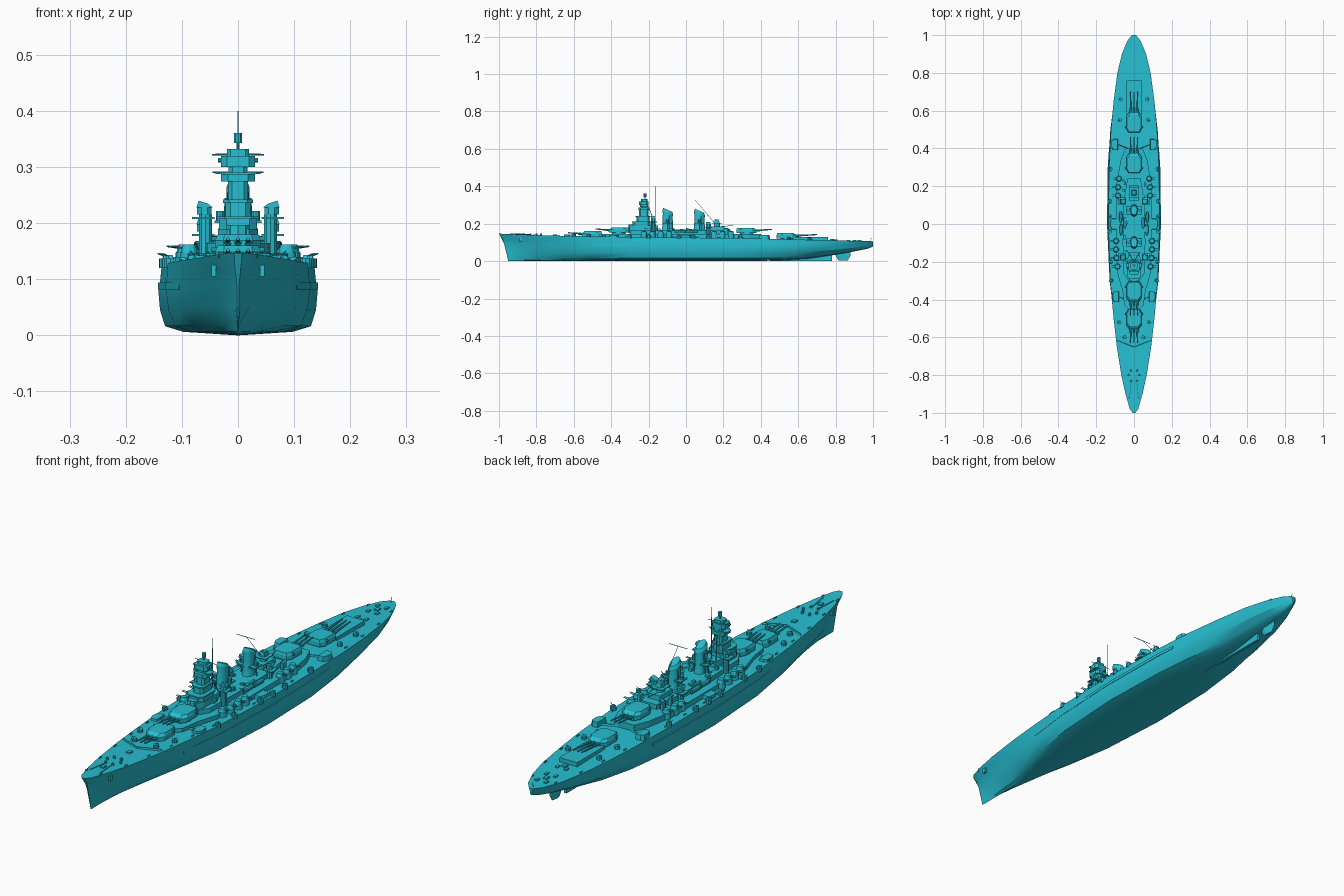
import bpy, bmesh, math, random
from mathutils import Vector

random.seed(4)
paint = bpy.data.materials.new("cyan_paint")
paint.diffuse_color = (0.02, 0.52, 0.64, 1)


def loft(name, rings):
    """Skin a stack of closed rings and cap both ends."""
    bm = bmesh.new()
    vs = [[bm.verts.new(p) for p in r] for r in rings]
    n = len(rings[0])
    for a, b in zip(vs, vs[1:]):
        for i in range(n):
            j = (i + 1) % n
            bm.faces.new((a[i], a[j], b[j], b[i]))
    bm.faces.new(vs[0][::-1])
    bm.faces.new(vs[-1])
    bmesh.ops.recalc_face_normals(bm, faces=bm.faces)
    me = bpy.data.meshes.new(name)
    bm.to_mesh(me)
    bm.free()
    me.materials.append(paint)
    ob = bpy.data.objects.new(name, me)
    bpy.context.collection.objects.link(ob)
    return ob


def prism(name, pts, z0, z1, top=1.0, c=(0, 0)):
    """Plan outline extruded upward, optionally tapered about c."""
    return loft(name, [[(x, y, z0) for x, y in pts],
                       [(c[0] + (x - c[0]) * top, c[1] + (y - c[1]) * top, z1) for x, y in pts]])


def box(name, x, y, z0, z1, hx, hy, top=1.0):
    return prism(name, [(x - hx, y - hy), (x + hx, y - hy), (x + hx, y + hy), (x - hx, y + hy)], z0, z1, top, (x, y))


def circle(x, y, rx, ry=None, n=12):
    ry = ry or rx
    return [(x + rx * math.cos(math.tau * (i + .5) / n), y + ry * math.sin(math.tau * (i + .5) / n)) for i in range(n)]


def cyl(name, x, y, z0, z1, r, top=1.0, n=12):
    return prism(name, circle(x, y, r, n=n), z0, z1, top, (x, y))


def rod(name, a, b, r, r2=None, n=6):
    a, b = Vector(a), Vector(b)
    q = (b - a).to_track_quat('Z', 'Y')
    return loft(name, [[p + q @ Vector((u, v, 0)) for u, v in circle(0, 0, k, n=n)] for p, k in ((a, r), (b, r2 or r))])


def sym(pts):
    return pts + [(-x, y) for x, y in reversed(pts)]


# Hull stations: y, keel z, bilge half width, mid half width, deck half width, deck z
ST = [(-1, 0, .001, .002, .007, .147), (-.98, 0, .002, .006, .022, .146), (-.9, 0, .008, .026, .045, .143),
      (-.8, 0, .02, .048, .067, .139), (-.65, 0, .048, .079, .091, .135), (-.5, 0, .08, .104, .108, .132),
      (-.3, 0, .112, .128, .126, .129), (0, 0, .13, .142, .136, .126), (.3, 0, .122, .138, .132, .122),
      (.5, .003, .1, .125, .122, .118), (.65, .012, .075, .106, .108, .114), (.8, .034, .05, .083, .088, .111),
      (.9, .052, .03, .055, .064, .108), (.97, .066, .012, .026, .035, .107), (1, .078, .003, .006, .01, .106)]


def at(y, k):
    for a, b in zip(ST, ST[1:]):
        if a[0] <= y <= b[0]:
            return a[k] + (b[k] - a[k]) * (y - a[0]) / (b[0] - a[0])


def section(s):
    y, zk, wb, wm, wd, zd = s
    h = zd - zk
    half = [(0, 0), (wb * .75, .05), (wb, .13), ((wb + 3 * wm) / 4, .36), (wm, .63), (wm * .4 + wd * .6, .8), (wd, 1)]
    rake = .05 * max(0, (-.7 - y) / .3)
    ring = [(x, y + rake * (1 - t) ** .6, zk + h * t) for x, t in half]
    return ring + [(-x, a, z) for x, a, z in ring[:0:-1]]


hull = loft("hull", [section(s) for s in ST])
bpy.context.view_layer.objects.active = hull
hull.select_set(True)
bpy.ops.object.shade_smooth_by_angle(angle=math.radians(28))
hull.select_set(False)

# Side armour strip, skeg and rudder
for s in (-1, 1):
    ys = [-.5 + .1 * i for i in range(10)]
    loft("armour_strip", [[(s * (at(y, 3) + o), y, z) for o, z in ((-.01, .082), (.001, .082), (.001, .094), (-.01, .096))]
                          for y in ys])
loft("skeg", [[(-.006, y, 0.002), (.006, y, 0.002), (.006, y, .045), (-.006, y, .045)] for y in (.45, .78)])
loft("rudder", [[(x, y, z) for x, y in ((0, a), (.006, a + .02), (0, b), (-.006, a + .02))]
                for z, a, b in ((.004, .815, .865), (.03, .8, .88), (.07, .8, .88))])

# Superstructure decks
prism("lower_deckhouse", sym([(.03, -.45), (.05, -.43), (.062, -.35), (.088, -.26), (.095, -.1), (.095, .2), (.07, .34), (.045, .4)]), .115, .146)
prism("upper_deckhouse", sym([(.03, -.3), (.055, -.26), (.06, -.1), (.055, .12), (.035, .24)]), .14, .165)
prism("tower_base", sym([(.02, -.3), (.036, -.275), (.036, -.19), (.025, -.15)]), .16, .19)
box("aft_barrel_platform", 0, .67, .11, .129, .04, .09)
for s in (-1, 1):
    for y0, x1, y1 in ((-.655, .088, -.62), (-.42, .116, -.375), (.385, .12, .43)):
        loft("breakwater", [[(s * x, y + d, z) for d, z in ((0, .11), (.008, .11), (.003, at(y1, 5) + .008))]
                            for x, y in ((0, y0), (x1, y1))])


# Main triple turrets; d is the firing direction along y
def turret(y, z, d, reach):
    cyl("barbette", 0, y, .11, z + .004, .036, n=20)
    low = sym([(.026, y + d * .052), (.041, y + d * .03), (.041, y - d * .035), (.03, y - d * .055)])
    high = sym([(.024, y + d * .036), (.036, y + d * .02), (.036, y - d * .033), (.027, y - d * .052)])
    loft("main_turret", [[(a, b, z) for a, b in low], [(a, b, z + .017) for a, b in low],
                         [(a, b, z + .028) for a, b in high]])
    rod("turret_rangefinder", (-.047, y - d * .028, z + .02), (.047, y - d * .028, z + .02), .005, n=8)
    for x in (-.018, 0, .018):
        rod("main_gun", (x, y + d * .04, z + .013), (x, y + d * reach, z + .02), .0048, .0028, 10)
        rod("gun_sleeve", (x, y + d * .045, z + .013), (x, y + d * .07, z + .0145), .0065, .0055, 10)


turret(-.505, .132, -1, .125)
turret(-.36, .152, -1, .125)
turret(.325, .15, 1, .135)
turret(.54, .122, 1, .16)

# Bridge tower: half width, y front, y back, z bottom, z top
for hx, a, b, z0, z1 in ((.034, -.285, -.19, .18, .21), (.038, -.29, -.185, .207, .212), (.022, -.265, -.195, .21, .238),
                         (.027, -.27, -.19, .236, .242), (.018, -.25, -.2, .24, .276), (.03, -.255, -.195, .274, .288),
                         (.04, -.24, -.205, .288, .291), (.017, -.245, -.2, .29, .302), (.03, -.25, -.2, .3, .32),
                         (.02, -.24, -.205, .32, .332)):
    c = min(hx, (b - a) / 2) * .4
    prism("bridge_level", sym([(hx - c, a), (hx, a + c), (hx, b - c), (hx - c, b)]), z0, z1)
cyl("conning_tower", 0, -.285, .15, .197, .022, n=10)
cyl("top_director_post", 0, -.22, .33, .343, .003, n=8)
cyl("top_director", 0, -.22, .343, .361, .0075, n=10)
rod("tower_rangefinder", (-.036, -.235, .312), (.036, -.235, .312), .004, n=8)

# Masts and yards
rod("main_mast", (0, -.165, .16), (0, -.165, .4), .002, .001)
rod("aft_mast", (0, .19, .16), (0, .05, .325), .0013, .0008)
for y, z, h in ((-.21, .322, .046), (-.21, .291, .045), (.05, .323, .04)):
    rod("yard", (-h, y, z), (h, y, z), .0013)
rod("aft_boom", (0, .1, .178), (0, .25, .19), .0013)
for s in (-1, 1):
    rod("mast_leg", (s * .03, -.15, .16), (0, -.2, .29), .002)
    rod("aft_mast_leg", (s * .025, .16, .16), (0, .16, .225), .002)


# Funnels with raked caps
def funnel(y, top):
    def ring(rx, ry, z, tilt):
        return [(a, b, z - tilt * (b - y)) for a, b in circle(0, y, rx, ry, 20)]
    loft("funnel", [ring(.024, .034, .155, 0), ring(.021, .029, .185, 0), ring(.019, .026, top - .025, .3)])
    loft("funnel_cap", [ring(.021, .029, top - .03, .3), ring(.021, .029, top - .018, .35),
                        ring(.016, .024, top - .006, .45), ring(.011, .018, top - .008, .4)])
    for s in (-1, 1):
        rod("steam_pipe", (s * .024, y + .01, .16), (s * .021, y + .01, top - .035), .003)
        cyl("searchlight", s * .032, y, .205, .222, .008, n=10)
        box("searchlight_platform", s * .026, y, .2, .205, .016, .022)
        rod("platform_strut", (s * .036, y, .16), (s * .03, y, .2), .003)


funnel(-.098, .28)
funnel(.072, .275)

# Aft control tower
box("aft_tower", 0, .165, .16, .185, .026, .04)
cyl("aft_tower_trunk", 0, .165, .185, .205, .016)
box("aft_tower_platform", 0, .165, .2, .204, .026, .028)
box("aft_director", 0, .165, .204, .222, .013, .014, .8)

for s in (-1, 1):
    # Directors on side pedestals
    for y, z in ((-.175, .215), (.12, .185)):
        cyl("director_pedestal", s * .058, y, .145, z, .012, n=10)
        box("director_platform", s * .062, y, z - .008, z - .004, .02, .02)
        cyl("director_housing", s * .06, y, z, z + .013, .014, 1, 8)
        loft("director_roof", [[(s * x, b, k) for x, b, k in ((.045, y - e, z + .013), (.074, y - e, z + .013),
                               (.07, y - e, z + .025), (.054, y - e, z + .02))] for e in (-.012, .012)])
    # Secondary twin turrets
    for x, y in ((.087, -.225), (.093, -.18), (.095, -.135), (.095, -.09), (.084, .15), (.084, .195), (.08, .24)):
        cyl("secondary_base", s * x, y, .12, .148, .017)
        cyl("secondary_turret", s * x, y, .148, .162, .0155, .75, 10)
        for o in (-.004, .004):
            rod("secondary_gun", (s * x, y + o, .154), (s * (x + .032), y + o, .159), .0015)
    # Light gun sponsons along the deck edge
    for y in (-.3, -.2, -.04, .04, .12, .29):
        x = at(y, 4) - .006
        cyl("light_gun_tub", s * x, y, .12, .137, .012, n=10)
        box("light_gun_mount", s * x, y, .137, .143, .005, .006, .7)
        rod("light_gun", (s * x, y, .14), (s * (x + .014), y - .004, .146), .001)
    # Casemates, boats and boat cradles
    for x, y in ((.103, .42), (.097, -.385), (.11, 0)):
        prism("side_house", [(s * (x + a), y + b) for a, b in ((-.018, -.03), (.008, -.03), (.017, -.012), (.017, .02), (.006, .03), (-.018, .03))],
              .11, .14, .9, (s * x, y))
    for x, y in ((.068, -.03), (.07, .035), (.048, .005)):
        loft("boat", [[(s * x + a * w, y + b, z) for a, z in ((-1, .164), (0, .15), (1, .164), (.6, .168), (-.6, .168))]
                      for w, b in ((.002, -.032), (.008, -.015), (.009, .012), (.005, .03))])
    # Foredeck and quarterdeck fittings
    for x, y in ((.016, -.775), (.016, -.83), (.03, -.8)):
        cyl("capstan", s * x, y, .13, .148, .006, .8, 10)
    rod("anchor_chain", (s * .014, -.83, .142), (s * .024, -.92, .146), .002)
    box("anchor", s * .043, -.885, .105, .125, .004, .008)
    for i in range(16):
        y = -.93 + i * .123
        x = at(y, 4) * .9
        for d in (-.005, .005):
            cyl("bollard", s * x, y + d, at(y, 5) - .006, at(y, 5) + .005, .0025, n=6)
    for x, y in ((.075, .55), (.07, .66), (.05, -.6), (.078, -.52)):
        cyl("deck_gun_tub", s * x, y, .11, at(y, 5) + .012, .011, n=10)
        rod("deck_gun", (s * x, y, at(y, 5) + .012), (s * (x + .008), y, at(y, 5) + .018), .0015)
    for y in (.8, .87, .93):
        box("hatch", s * .02, y, .1, at(y, 5) + .005, .006, .009)
    # Ventilators and lockers on the deckhouse
    for i in range(14):
        y = random.uniform(-.22, .26)
        box("locker", s * random.uniform(.03, .06), y, .14, random.uniform(.162, .178), .006, random.uniform(.005, .011))
for y in (-.7, -.87, .78, .9):
    box("deck_hatch", 0, y, .1, at(y, 5) + .006, .008, .01)
rod("ensign_staff", (0, .985, .105), (0, .992, .125), .001)
